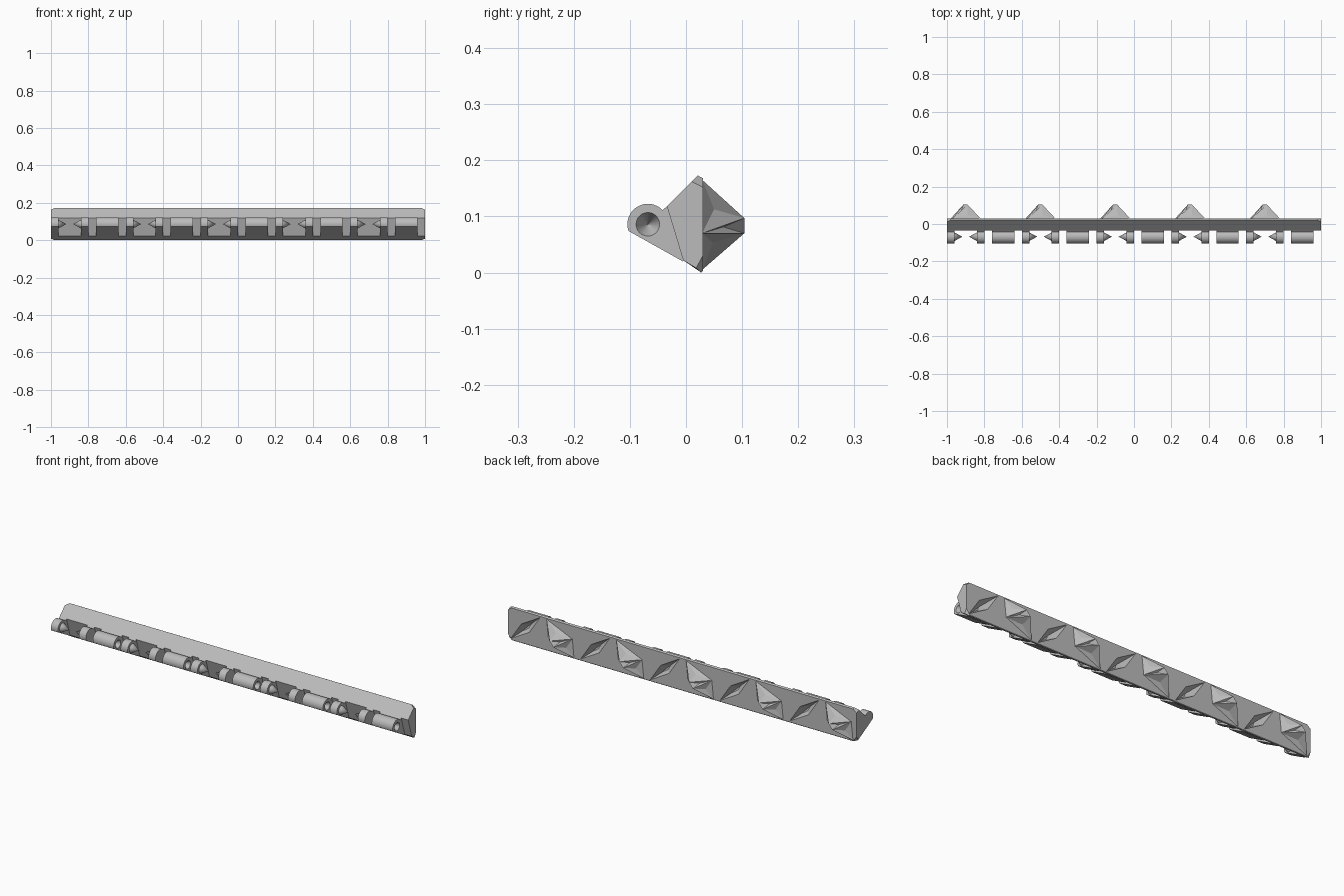
import bpy, bmesh, math
from mathutils import Matrix, Vector

if "Cube" in bpy.data.objects:
    bpy.data.objects.remove(bpy.data.objects["Cube"], do_unlink=True)

grey = bpy.data.materials.new("light grey plastic")
grey.use_nodes = True
COLOUR = (0.5, 0.5, 0.5, 1)
grey.diffuse_color = COLOUR
grey.node_tree.nodes["Principled BSDF"].inputs["Base Color"].default_value = COLOUR

AXIS_Y, AXIS_Z = -0.068, 0.086   # hinge axis
PITCH, COUNT = 0.4, 5
BACK = 0.03


def finish(name, bm, smooth=False):
    bmesh.ops.recalc_face_normals(bm, faces=bm.faces)
    mesh = bpy.data.meshes.new(name)
    bm.to_mesh(mesh)
    bm.free()
    mesh.materials.append(grey)
    ob = bpy.data.objects.new(name, mesh)
    bpy.context.collection.objects.link(ob)
    if smooth:
        bpy.ops.object.select_all(action='DESELECT')
        ob.select_set(True)
        bpy.context.view_layer.objects.active = ob
        bpy.ops.object.shade_smooth_by_angle(angle=math.radians(30))
    return ob


def loft(bm, sections):
    """Skin (x, yz profile) sections and cap both ends."""
    rings = [[bm.verts.new((x, y, z)) for y, z in prof] for x, prof in sections]
    for a, b in zip(rings, rings[1:]):
        for i in range(len(a)):
            j = (i + 1) % len(a)
            bm.faces.new((a[i], a[j], b[j], b[i]))
    bm.faces.new(rings[0])
    bm.faces.new(rings[-1])


def cone(bm, x, length, radius):
    """Cone along x, base at x, tip at x + length."""
    turn = Matrix.Rotation(math.copysign(math.pi / 2, length), 4, 'Y')
    bmesh.ops.create_cone(
        bm, cap_ends=True, segments=24, radius1=radius, radius2=0, depth=abs(length),
        matrix=Matrix.Translation((x + length / 2, AXIS_Y, AXIS_Z)) @ turn)


def spike(bm, cx, side, base_y, tip_y, half, mid, dent=0):
    """Slanted pyramid with a short ridge; side flips its slant."""
    def v(x, y, z):
        return bm.verts.new((cx + side * x, y, z))
    top, low = v(half, base_y, 0.165), v(-half, base_y, 0.005)
    left, right = v(-mid, base_y, 0.10), v(mid, base_y, 0.07)
    p, q = v(0.01, tip_y, 0.097), v(-0.012, tip_y, 0.07)
    faces = [bm.faces.new(f) for f in (
        (top, left, p), (left, q, p), (left, low, q),
        (low, right, q), (right, p, q), (right, top, p))]
    base = bm.faces.new((top, right, low, left))
    bmesh.ops.recalc_face_normals(bm, faces=faces + [base])
    if dent:
        bmesh.ops.poke(bm, faces=faces, offset=-dent)


def cut(ob, bm):
    cutter = finish("cutter", bm)
    cutter.hide_render = True
    mod = ob.modifiers.new("cut", 'BOOLEAN')
    mod.operation, mod.solver, mod.object = 'DIFFERENCE', 'EXACT', cutter
    bpy.ops.object.select_all(action='DESELECT')
    ob.select_set(True)
    bpy.context.view_layer.objects.active = ob
    bpy.ops.object.modifier_apply(modifier=mod.name)
    bpy.data.objects.remove(cutter, do_unlink=True)


# Long wedge-shaped bar with clipped end corners
full = [(-0.034, 0.118), (-0.005, 0.022), (0.027, 0.0), (BACK, 0.003), (BACK, 0.168), (0.021, 0.173)]
clipped = [full[0], full[1], (0.018, 0.008), (BACK, 0.03), (BACK, 0.152), (0.01, 0.162)]
bm = bmesh.new()
loft(bm, [(-1, clipped), (-0.98, full), (0.98, full), (1, clipped)])
bar = finish("bar", bm)

starts = [-1 + PITCH * k for k in range(COUNT)]

# Slanted sockets in the back of the bar
bm = bmesh.new()
for s in starts:
    spike(bm, s + 0.3, -1, BACK + 0.002, -0.012, 0.088, 0.025)
cut(bar, bm)

# Knuckle outline: round barrel, flat underside running into the bar
arc = [math.radians(44 + 155 * i / 16) for i in range(17)]
knuckle = [(AXIS_Y + 0.0365 * math.cos(a), AXIS_Z + 0.0365 * math.sin(a)) for a in arc]
knuckle += [(-0.005, 0.0195), (0.0, 0.06), (-0.02, 0.112), (-0.034, 0.118)]

for k, s in enumerate(starts, 1):
    # Outer knuckles with facing cone pivots
    for label, x0, x1, face, length in (("right", 0, 0.04, 0.04, 0.042), ("left", 0.16, 0.2, 0.16, -0.042)):
        bm = bmesh.new()
        loft(bm, [(s + x0, knuckle), (s + x1, knuckle)])
        finish(f"{label}_knuckle_{k}", bm, True)
        bm = bmesh.new()
        cone(bm, s + face, length, 0.023)
        finish(f"{label}_pivot_{k}", bm, True)

    # Centre knuckle with a conical hole in each end
    bm = bmesh.new()
    loft(bm, [(s + 0.24, knuckle), (s + 0.36, knuckle)])
    middle = finish(f"centre_knuckle_{k}", bm, True)
    bm = bmesh.new()
    cone(bm, s + 0.239, 0.045, 0.0215)
    cone(bm, s + 0.361, -0.045, 0.0215)
    cut(middle, bm)

    # Faceted locking tooth on the back
    bm = bmesh.new()
    spike(bm, s + 0.1, 1, BACK - 0.001, 0.104, 0.08, 0.07, 0.008)
    finish(f"locking_tooth_{k}", bm)
